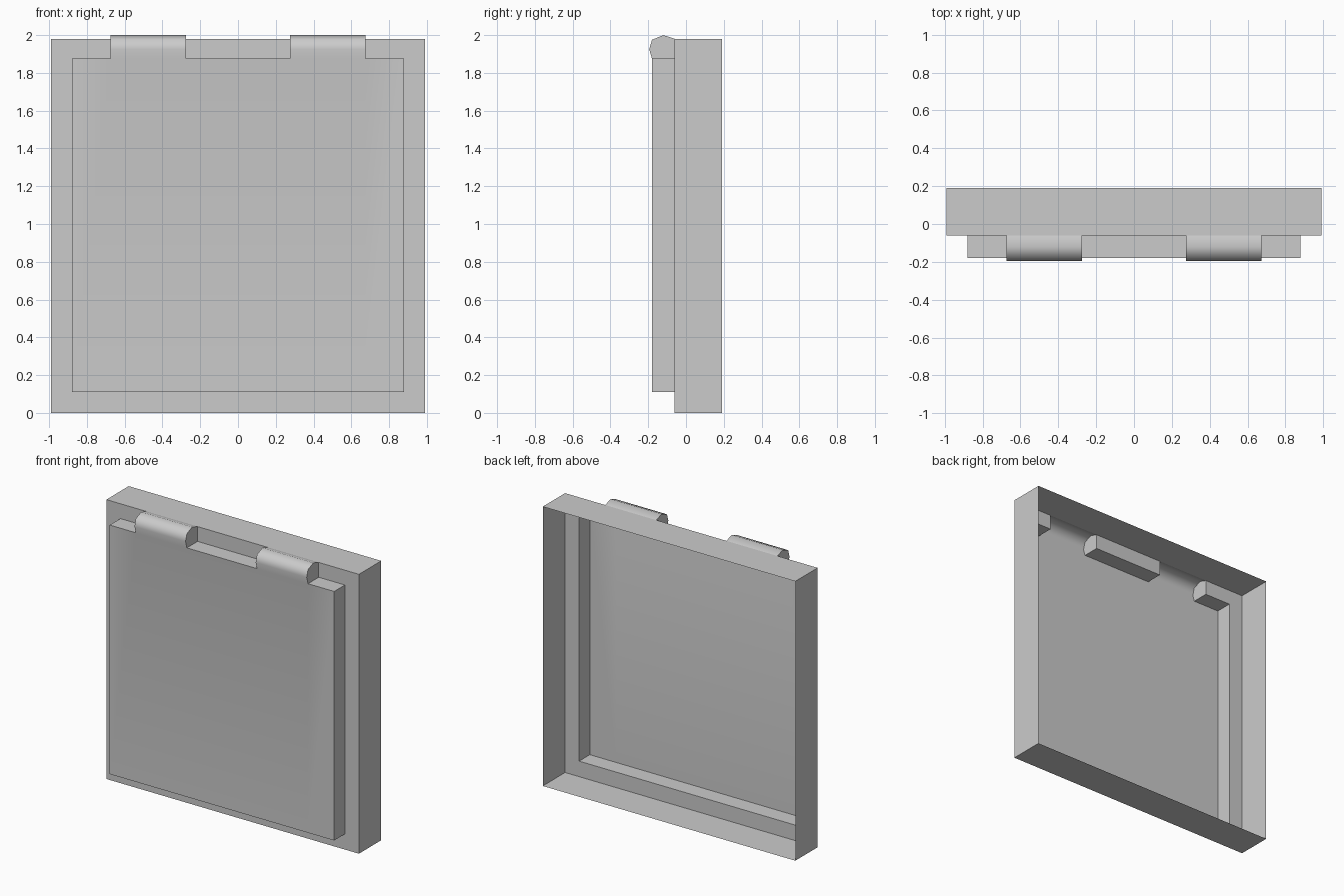
import bpy, bmesh, math

if "Cube" in bpy.data.objects:
    bpy.data.objects.remove(bpy.data.objects["Cube"])

XS = [-0.88, -0.675, -0.275, 0.275, 0.675, 0.88]    # panel columns
W, TOP = 0.99, 1.98                                 # frame half width, height
Y_BACK, Y_PLATE, Y_PANEL = 0.19, -0.06, -0.18
Z0, Z1 = 0.11, 1.875                                # panel bottom, top
HINGE = [(-0.18, Z1), (-0.195, 1.925), (-0.18, 1.975), (-0.12, 2.0), (-0.06, TOP)]


def face(bm, *pts):
    return bm.faces.new([bm.verts.new(p) for p in pts])


def finish(bm, name):
    bmesh.ops.remove_doubles(bm, verts=bm.verts, dist=1e-4)
    bmesh.ops.recalc_face_normals(bm, faces=bm.faces)
    # open shell: make sure the big front faces look towards -y
    front = max((f for f in bm.faces if abs(f.normal.y) > 0.9), key=lambda f: f.calc_area())
    if front.normal.y > 0:
        bmesh.ops.reverse_faces(bm, faces=bm.faces)
    me = bpy.data.meshes.new(name)
    bm.to_mesh(me)
    bm.free()
    ob = bpy.data.objects.new(name, me)
    bpy.context.collection.objects.link(ob)
    bpy.ops.object.select_all(action='DESELECT')
    ob.select_set(True)
    bpy.context.view_layer.objects.active = ob
    bpy.ops.object.shade_smooth_by_angle(angle=math.radians(60))
    return ob


def pairs(seq):
    return list(zip(seq, seq[1:]))


# Frame: front plate with a panel-shaped opening, thin walls, open back
bm = bmesh.new()
cols, rows = [-W] + XS + [W], [0, Z0, Z1, TOP]
for i, (a, b) in enumerate(pairs(cols)):
    for j, (c, d) in enumerate(pairs(rows)):
        inside = 0 < i < len(cols) - 2
        hole = inside and (j == 1 or (j == 2 and i in (2, 4)))
        if not hole:
            face(bm, (a, Y_PLATE, c), (b, Y_PLATE, c), (b, Y_PLATE, d), (a, Y_PLATE, d))
    for z in (0, TOP):
        face(bm, (a, Y_PLATE, z), (b, Y_PLATE, z), (b, Y_BACK, z), (a, Y_BACK, z))
for c, d in pairs(rows):
    for x in (-W, W):
        face(bm, (x, Y_PLATE, c), (x, Y_BACK, c), (x, Y_BACK, d), (x, Y_PLATE, d))
finish(bm, "frame")

# Raised hollow panel with the two rounded hinge knuckles running out of its top
bm = bmesh.new()
base = [(Y_PLATE, Z0), (Y_PANEL, Z0)]
for i, (a, b) in enumerate(pairs(XS)):
    hinge = i in (1, 3)
    profile = base + (HINGE if hinge else [(Y_PANEL, Z1), (Y_PLATE, Z1)])
    for p, q in pairs(profile):
        face(bm, (a, *p), (b, *p), (b, *q), (a, *q))
    if hinge:
        for x in (a, b):
            face(bm, *[(x, *p) for p in HINGE + [(Y_PLATE, Z1)]])
for x in (XS[0], XS[-1]):
    face(bm, *[(x, *p) for p in base + [(Y_PANEL, Z1), (Y_PLATE, Z1)]])
finish(bm, "hinged_panel")
